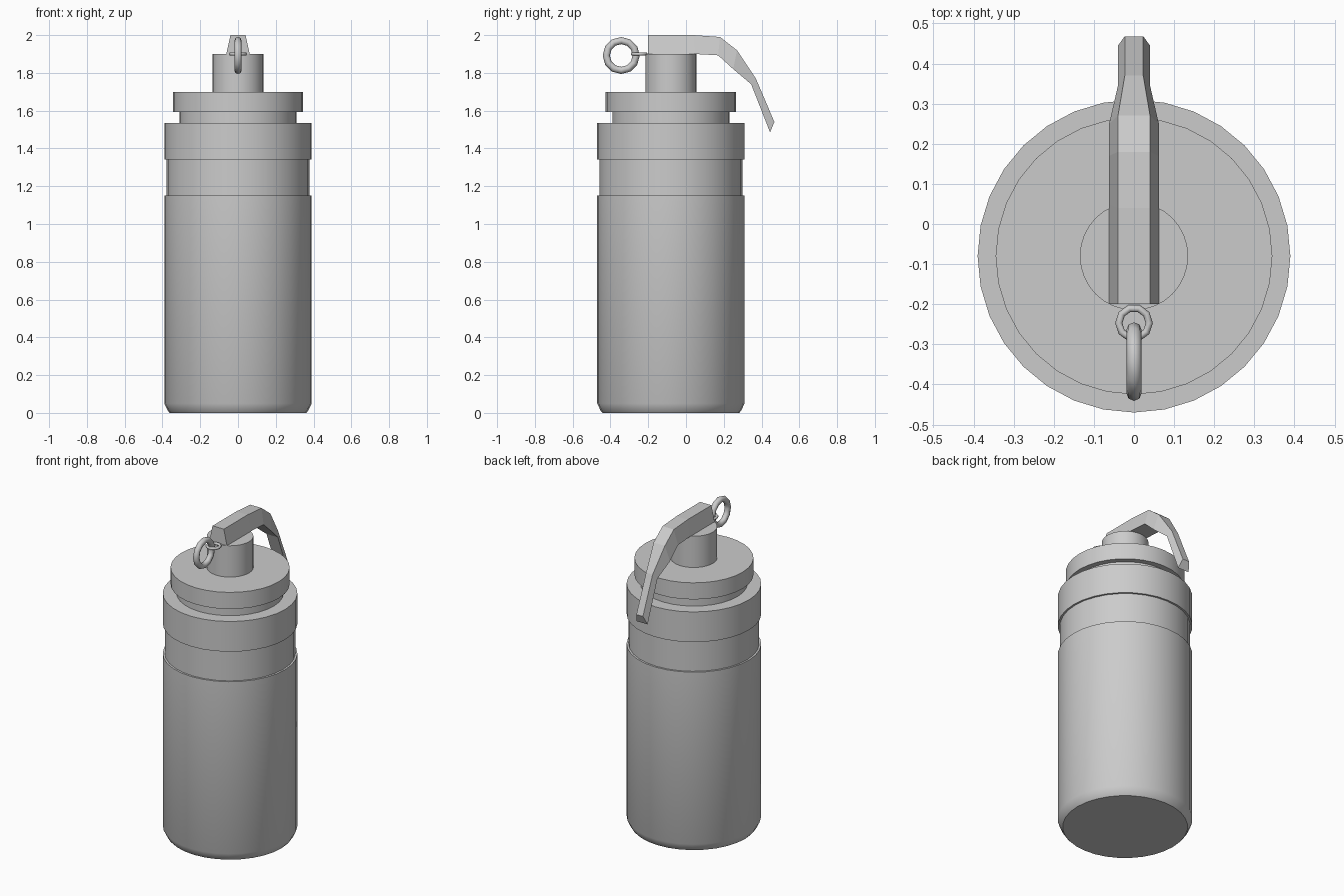
import bpy, bmesh, math

if "Cube" in bpy.data.objects:
    bpy.data.objects.remove(bpy.data.objects["Cube"])

CY = -0.08  # axis of the canister


def make(name, verts, faces, smooth=None):
    me = bpy.data.meshes.new(name)
    me.from_pydata(verts, [], faces)
    bm = bmesh.new()
    bm.from_mesh(me)
    bmesh.ops.recalc_face_normals(bm, faces=bm.faces)
    bm.to_mesh(me)
    bm.free()
    ob = bpy.data.objects.new(name, me)
    bpy.context.collection.objects.link(ob)
    if smooth:
        bpy.ops.object.select_all(action='DESELECT')
        ob.select_set(True)
        bpy.context.view_layer.objects.active = ob
        bpy.ops.object.shade_smooth_by_angle(angle=math.radians(smooth))
    return ob


def lathe(name, profile, n=32):
    verts, faces = [], []
    for r, z in profile:
        for i in range(n):
            a = 2 * math.pi * i / n
            verts.append((r * math.cos(a), CY + r * math.sin(a), z))
    for k in range(len(profile) - 1):
        for i in range(n):
            j = (i + 1) % n
            faces.append((k*n + i, k*n + j, (k+1)*n + j, (k+1)*n + i))
    last = (len(profile) - 1) * n
    faces += [tuple(range(n)), tuple(range(last, last + n))]
    return make(name, verts, faces, 50)


def ring(name, loc, rot, major, minor, seg):
    bpy.ops.mesh.primitive_torus_add(location=loc, rotation=rot, major_radius=major,
                                     minor_radius=minor, major_segments=seg, minor_segments=8)
    bpy.context.object.name = name
    bpy.ops.object.shade_smooth_by_angle(angle=math.radians(50))


# Canister body with recessed band, collar and neck
lathe("canister_body", [(0.362, 0), (0.372, 0.012), (0.39, 0.05), (0.39, 1.15),
                        (0.378, 1.15), (0.378, 1.342), (0.39, 1.342), (0.39, 1.535),
                        (0.31, 1.535), (0.31, 1.594), (0.345, 1.594), (0.345, 1.70),
                        (0.135, 1.70), (0.135, 1.90)])

# Bent lever: top y, top z, bottom y, bottom z, top half width, bottom half width
sections = [(-0.20, 2.00, -0.20, 1.90, 0.04, 0.062),
            (0.04, 2.00, 0.05, 1.90, 0.04, 0.062),
            (0.18, 1.99, 0.17, 1.893, 0.04, 0.062),
            (0.27, 1.92, 0.25, 1.82, 0.04, 0.062),
            (0.37, 1.77, 0.345, 1.74, 0.023, 0.04),
            (0.468, 1.54, 0.445, 1.485, 0.023, 0.04)]
verts, faces = [], []
for ty, tz, by, bz, tw, bw in sections:
    verts += [(-tw, ty, tz), (tw, ty, tz), (bw, by, bz), (-bw, by, bz)]
for k in range(len(sections) - 1):
    for i in range(4):
        j = (i + 1) % 4
        faces.append((4*k + i, 4*k + j, 4*k + 4 + j, 4*k + 4 + i))
e = 4 * (len(sections) - 1)
faces += [(0, 1, 2, 3), (e, e + 1, e + 2, e + 3)]
make("lever", verts, faces)

# Small linking ring and large pull ring
ring("link_ring", (0, -0.247, 1.90), (0, 0, 0), 0.038, 0.009, 10)
ring("pull_ring", (0, -0.343, 1.892), (0, math.pi / 2, 0), 0.079, 0.019, 12)
